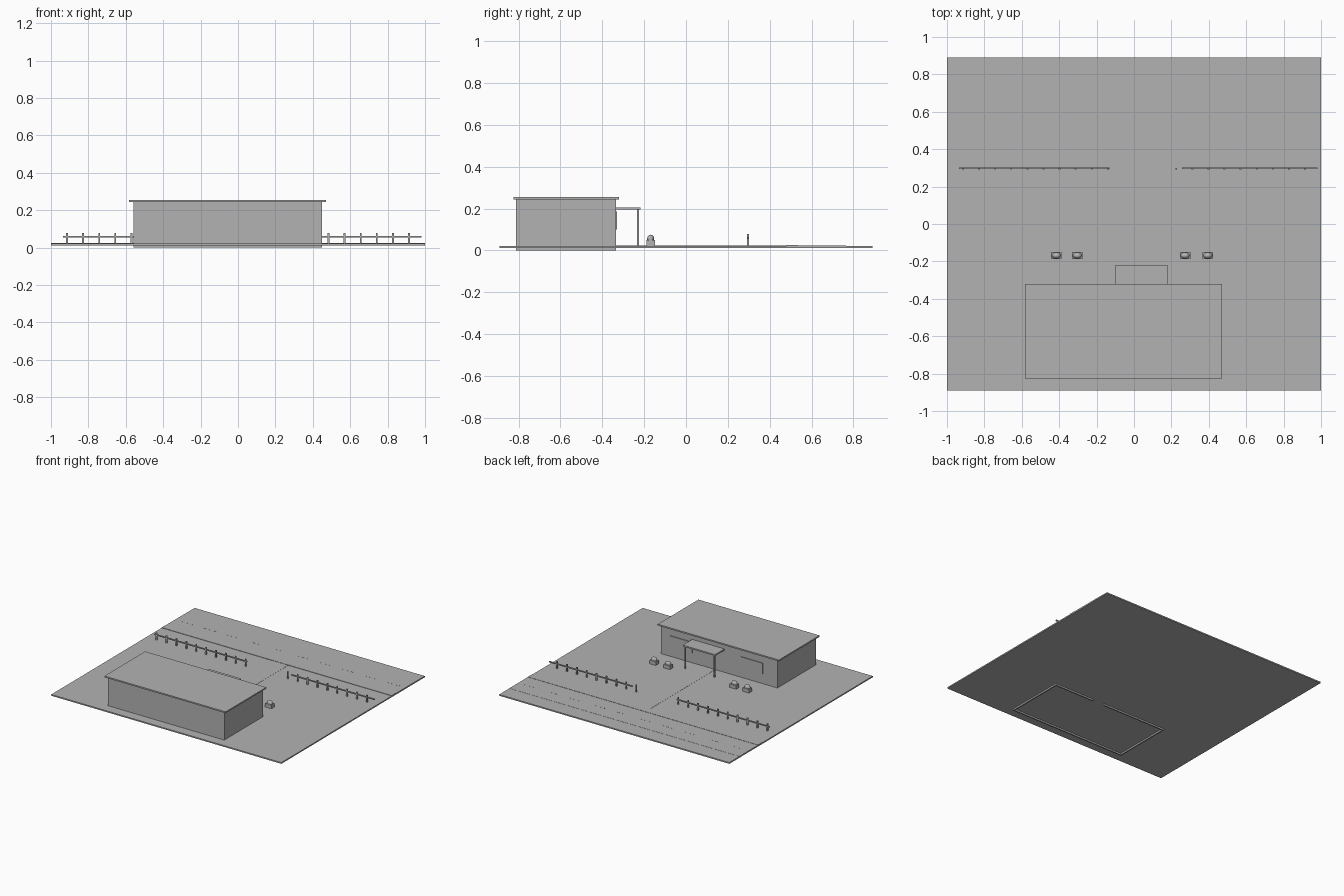
import bpy, bmesh, math

if "Cube" in bpy.data.objects:
    bpy.data.objects.remove(bpy.data.objects["Cube"])

# one flat colour
grey = bpy.data.materials.new("plain_grey")
grey.diffuse_color = (0.45, 0.45, 0.45, 1)
grey.use_nodes = True
grey.node_tree.nodes["Principled BSDF"].inputs["Base Color"].default_value = grey.diffuse_color

def add(name, bm):
    me = bpy.data.meshes.new(name)
    bm.to_mesh(me)
    bm.free()
    me.materials.append(grey)
    ob = bpy.data.objects.new(name, me)
    bpy.context.collection.objects.link(ob)
    return ob

def boxes(name, *bounds):
    """One object made of boxes (x0, x1, y0, y1, z0, z1)."""
    bm = bmesh.new()
    for x0, x1, y0, y1, z0, z1 in bounds:
        vs = bmesh.ops.create_cube(bm, size=1)["verts"]
        for v in vs:
            v.co.x = x1 if v.co.x > 0 else x0
            v.co.y = y1 if v.co.y > 0 else y0
            v.co.z = z1 if v.co.z > 0 else z0
    return add(name, bm)

G = 0.022  # top of the ground slab

# ground, road, kerb and path
boxes("ground_slab", (-1, 1, -0.89, 0.89, 0.012, G))
boxes("road", (-1, 1, 0.535, 0.765, G - 0.004, G + 0.001))
boxes("pavement", (-1, 1, 0.48, 0.535, G - 0.004, G + 0.003))
boxes("front_path", (-0.02, 0.10, -0.335, 0.48, G - 0.004, G + 0.001))
boxes("lane_dashes", *[(-0.95 + i * 0.2, -0.85 + i * 0.2, 0.646, 0.654, G, G + 0.0015)
                       for i in range(10)])

# hollow building with a door gap in the path-side wall
X0, X1, Y0, Y1, H, T = -0.56, 0.45, -0.813, -0.335, 0.245, 0.01
boxes("back_wall", (X0, X1, Y0, Y0 + T, 0, H))
boxes("left_wall", (X0, X0 + T, Y0 + T, Y1 - T, 0, H))
boxes("right_wall", (X1 - T, X1, Y0 + T, Y1 - T, 0, H))
boxes("entrance_wall", (X0, 0.0, Y1 - T, Y1, 0, H), (0.10, X1, Y1 - T, Y1, 0, H),
      (0.0, 0.10, Y1 - T, Y1, 0.165, H))
boxes("door", (0.0, 0.10, Y1 - 0.008, Y1 - 0.001, G, 0.165))
boxes("roof", (-0.583, 0.47, -0.825, -0.32, 0.243, 0.254))

# windows
for side, cx in (("left", -0.34), ("right", 0.275)):
    boxes(side + "_window", (cx - 0.095, cx + 0.095, Y1 - 0.002, Y1 + 0.006, 0.10, 0.185))

# porch canopy and posts
boxes("porch_canopy", (-0.10, 0.18, Y1, -0.218, 0.195, 0.206))
boxes("porch_posts", *[(x, x + 0.01, -0.234, -0.224, G, 0.196) for x in (-0.092, 0.162)])

# fences: posts and one rail on each side
def fence(name, xs, rail):
    boxes(name + "_posts", *[(x - 0.005, x + 0.005, 0.291, 0.300, G, 0.078) for x in xs])
    boxes(name + "_rail", (rail[0], rail[1], 0.293, 0.302, 0.055, 0.063))

fence("left_fence", [-0.914 + 0.086 * i for i in range(10)], (-0.935, -0.13))
fence("right_fence", [0.914 - 0.086 * i for i in range(9)], (0.257, 0.98))

# planters with rounded bushes
for i, cx in enumerate((-0.415, -0.303, 0.273, 0.395)):
    boxes(f"planter_{i}", (cx - 0.028, cx + 0.028, -0.188, -0.149, G, 0.05))
    bm = bmesh.new()
    bmesh.ops.create_uvsphere(bm, u_segments=16, v_segments=10, radius=1)
    for f in bm.faces:
        f.smooth = True
    bush = add(f"bush_{i}", bm)
    bush.scale = (0.024, 0.017, 0.022)
    bush.location = (cx, -0.169, 0.053)
